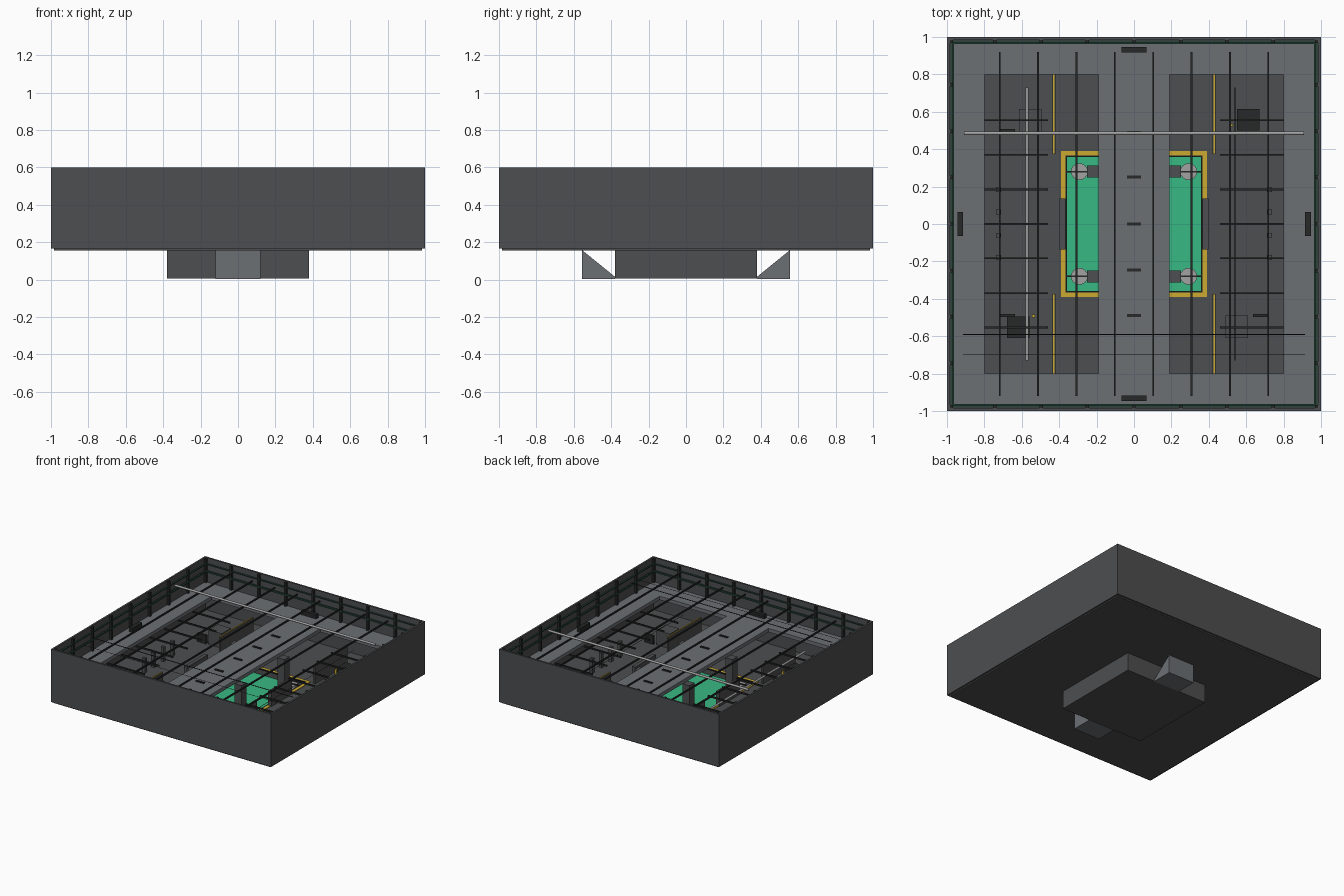
import bpy, bmesh, math

if "Cube" in bpy.data.objects:
    bpy.data.objects.remove(bpy.data.objects["Cube"])


def material(name, r, g, b):
    m = bpy.data.materials.new(name)
    m.diffuse_color = (r, g, b, 1)
    m.use_nodes = True
    m.node_tree.nodes["Principled BSDF"].inputs["Base Color"].default_value = m.diffuse_color
    return m


WALL = material("dark_concrete", .075, .077, .08)
DECK = material("deck_grey", .15, .16, .175)
BLACK = material("black_steel", .02, .021, .022)
GREEN = material("green_liquid", .04, .48, .23)
TRIM = material("green_trim", .02, .06, .04)
YELLOW = material("warning_yellow", .6, .4, .03)
PIPE = material("pale_metal", .36, .36, .36)


def finish(bm, name, mat):
    bmesh.ops.recalc_face_normals(bm, faces=bm.faces)
    me = bpy.data.meshes.new(name)
    bm.to_mesh(me)
    bm.free()
    me.materials.append(mat)
    ob = bpy.data.objects.new(name, me)
    bpy.context.collection.objects.link(ob)
    return ob


def boxes(name, mat, spans):
    """One object from boxes given as (x0, x1, y0, y1, z0, z1)."""
    bm = bmesh.new()
    for x0, x1, y0, y1, z0, z1 in spans:
        for v in bmesh.ops.create_cube(bm, size=1)["verts"]:
            v.co = ((x0 + x1) / 2 + v.co.x * (x1 - x0),
                    (y0 + y1) / 2 + v.co.y * (y1 - y0),
                    (z0 + z1) / 2 + v.co.z * (z1 - z0))
    return finish(bm, name, mat)


def ring(o, i, z0, z1):
    """Four boxes forming a square frame."""
    return [(-o, o, i, o, z0, z1), (-o, o, -o, -i, z0, z1),
            (i, o, -i, i, z0, z1), (-o, -i, -i, i, z0, z1)]


def mirror(spans, x=True, y=True):
    """Repeat boxes across the x and/or y axis."""
    out = list(spans)
    if x:
        out += [(-b, -a, c, d, e, f) for a, b, c, d, e, f in out]
    if y:
        out += [(a, b, -d, -c, e, f) for a, b, c, d, e, f in out]
    return out


def rod(name, mat, p, axis, length, r, sides=12):
    bpy.ops.mesh.primitive_cylinder_add(
        vertices=sides, radius=r, depth=length, location=p,
        rotation={"x": (0, math.pi / 2, 0), "y": (math.pi / 2, 0, 0), "z": (0, 0, 0)}[axis])
    ob = bpy.context.object
    ob.name = name
    ob.data.materials.append(mat)
    bpy.ops.object.shade_smooth_by_angle()


# Outer shell and lower floor around the pit
boxes("outer_walls", WALL, ring(1, .985, .165, .6))
boxes("lower_floor", WALL, ring(.985, .38, .155, .17))

# Central pit with liquid
boxes("pit_floor", WALL, [(-.38, .38, -.38, .38, .005, .02)])
boxes("pit_walls", WALL, ring(.38, .37, .02, .17))
boxes("pit_liquid", GREEN, [(-.37, .37, -.37, .37, .115, .12)])
boxes("pit_warning_border", YELLOW, ring(.39, .367, .17, .175))
boxes("pit_inner_kerb", BLACK, ring(.367, .357, .165, .175))

# Ramps outside the pit, under the lower floor
for s, side in ((-1, "front"), (1, "back")):
    bm = bmesh.new()
    profile = [(.38, .003), (.555, .003), (.555, .157), (.38, .015)]
    left, right = [[bm.verts.new((x, s * y, z)) for y, z in profile] for x in (-.12, .12)]
    bm.faces.new(left)
    bm.faces.new(right)
    for i in range(4):
        j = (i + 1) % 4
        bm.faces.new((left[i], left[j], right[j], right[i]))
    finish(bm, side + "_ramp", DECK)

# Upper gallery and the bridge
boxes("upper_gallery", DECK, ring(.985, .8, .37, .4))
boxes("bridge", DECK, [(-.19, .19, -.8, .8, .37, .4)])
boxes("bridge_strips", BLACK, [(-.037, .037, y - .008, y + .008, .4, .408)
                               for y in (-.49, -.245, 0, .25, .49)])

# Bridge supports standing in the liquid, with round footings
boxes("bridge_supports", WALL, mirror([(.185, .25, .248, .312, .02, .37)]))
boxes("support_cross_bars", BLACK, mirror([(.25, .365, .276, .284, .17, .178)]))
for x in (-.292, .292):
    for y in (-.28, .28):
        rod("round_footing", PIPE, (x, y, .095), "z", .15, .045, 16)

# Inner wall trim: rails, pilasters and consoles
boxes("wall_rails", TRIM, ring(.975, .963, .49, .502) + ring(.98, .968, .55, .558))
ticks = [-.745, -.495, -.25, 0, .25, .495, .745]
boxes("wall_pilasters", BLACK,
      mirror([(t - .009, t + .009, .967, .986, .4, .595) for t in ticks], x=False)
      + mirror([(.967, .986, t - .009, t + .009, .4, .595) for t in ticks], y=False))
boxes("wall_corner_posts", BLACK, mirror([(.968, .986, .968, .986, .4, .595)]))
boxes("gallery_consoles", BLACK,
      mirror([(-.068, .068, .917, .947, .4, .435)], x=False)
      + mirror([(.915, .945, -.063, .063, .4, .435)], y=False))

# Lower level partitions and cover
boxes("partition_walls", WALL, mirror([(.421, .437, .375, .8, .17, .325)]))
boxes("partition_stripes", YELLOW, mirror([(.425, .433, .375, .8, .325, .329)]))
boxes("pit_side_covers", WALL, mirror([(.367, .397, -.135, .135, .17, .29)], y=False))
boxes("dark_crates", BLACK, [(.55, .67, .5, .615, .17, .29), (-.68, -.56, -.61, -.495, .17, .29)])
boxes("plain_crates", WALL, [(-.615, -.495, .495, .615, .17, .29), (.49, .61, -.61, -.49, .17, .29)])
boxes("crate_lamps", YELLOW, [(.515, .53, .52, .535, .17, .26), (-.545, -.53, -.5, -.485, .17, .26)])
boxes("low_blocks", BLACK, [(.635, .715, -.498, -.48, .17, .24), (-.715, -.635, -.498, -.48, .17, .24),
                            (-.715, -.635, .49, .508, .17, .24)])
boxes("cover_posts", WALL, mirror([(.712, .738, y - .013, y + .013, .17, .29)
                                   for y in (-.18, -.06, .065, .185)], y=False))
boxes("side_ribs", BLACK, mirror([(.46, .8, y - .005, y + .005, .36, .372)
                                  for y in (-.553, -.37, -.183, 0, .185, .37, .555)], y=False))

# Overhead beams, pipes and cables
boxes("overhead_beams", BLACK, mirror([(x - .005, x + .005, -.92, .92, .55, .562)
                                       for x in (.103, .308, .513, .718)], y=False))
rod("cross_pipe", PIPE, (0, .485, .58), "x", 1.82, .009)
rod("side_pipe", PIPE, (-.572, 0, .34), "y", 1.46, .008)
rod("front_cable", BLACK, (0, -.59, .56), "x", 1.83, .003, 8)
rod("thin_front_cable", BLACK, (0, -.7, .54), "x", 1.83, .0015, 8)
rod("thin_side_cable", BLACK, (.54, 0, .34), "y", 1.46, .0015, 8)
